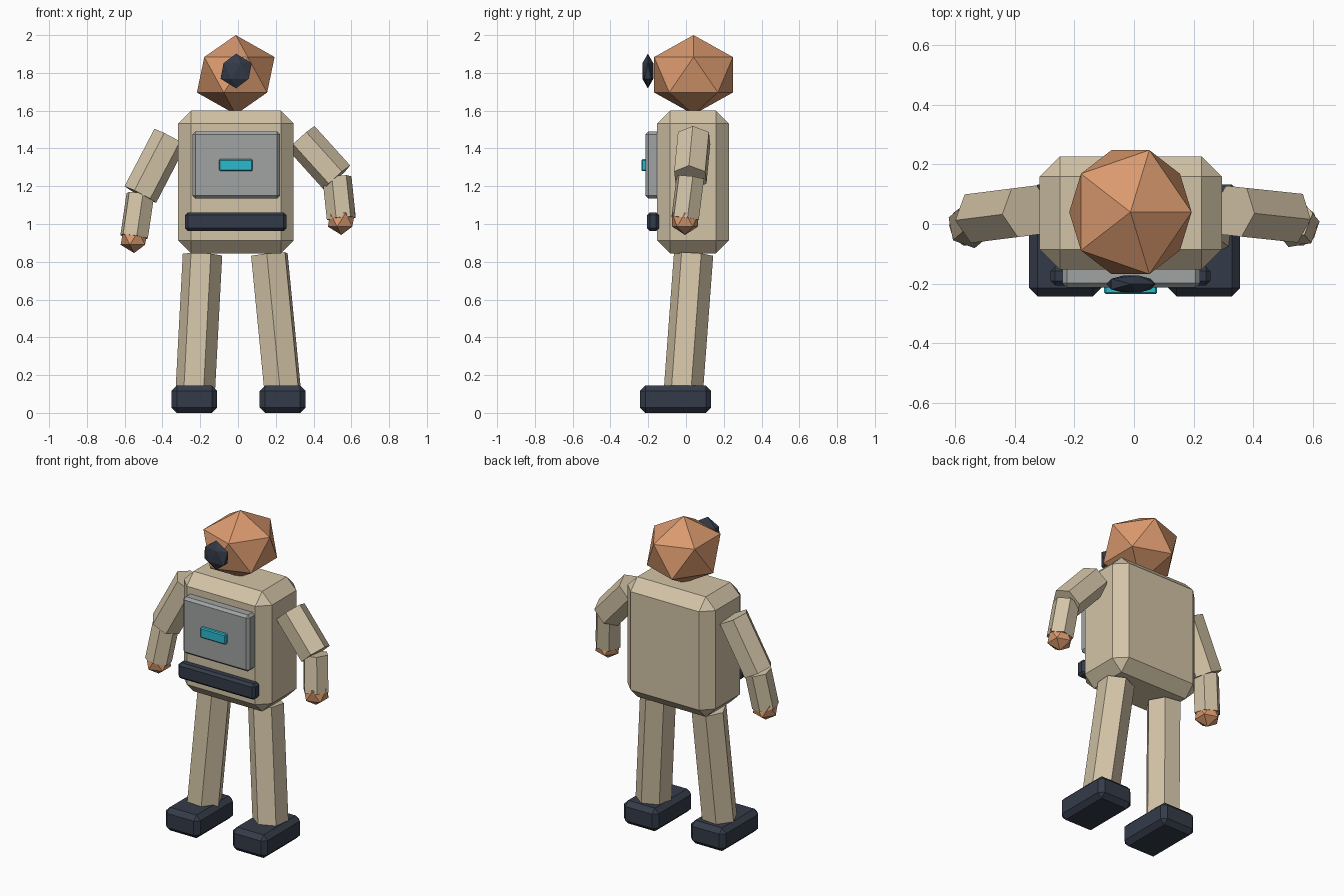
import bpy
from mathutils import Vector

if "Cube" in bpy.data.objects:
    bpy.data.objects.remove(bpy.data.objects["Cube"])


def material(name, rgb):
    mat = bpy.data.materials.new(name)
    mat.use_nodes = True
    mat.diffuse_color = (*rgb, 1)
    mat.node_tree.nodes["Principled BSDF"].inputs["Base Color"].default_value = (*rgb, 1)
    return mat


BEIGE = material("beige", (0.65, 0.55, 0.385))
SKIN = material("copper_skin", (0.70, 0.32, 0.155))
NAVY = material("dark_navy", (0.034, 0.044, 0.066))
GREY = material("panel_grey", (0.35, 0.37, 0.365))
CYAN = material("cyan", (0.025, 0.49, 0.61))


def finish(name, mat):
    obj = bpy.context.object
    obj.name = name
    obj.data.materials.append(mat)
    return obj


def block(name, mat, low, high, bevel):
    """Chamfered box between two corners."""
    low, high = Vector(low), Vector(high)
    bpy.ops.mesh.primitive_cube_add(size=1, location=(low + high) / 2)
    obj = finish(name, mat)
    obj.scale = high - low
    bpy.ops.object.transform_apply(location=False, rotation=False, scale=True)
    mod = obj.modifiers.new("chamfer", "BEVEL")
    mod.width, mod.segments = bevel, 1


def gem(name, mat, centre, radii):
    """Faceted twenty-sided ball."""
    bpy.ops.mesh.primitive_ico_sphere_add(subdivisions=1, radius=1, location=centre)
    finish(name, mat).scale = radii


def limb(name, mat, start, end, radius):
    """Six-sided rod between two points."""
    start, end = Vector(start), Vector(end)
    axis = end - start
    bpy.ops.mesh.primitive_cylinder_add(vertices=6, radius=radius, depth=axis.length,
                                        location=(start + end) / 2)
    obj = finish(name, mat)
    obj.rotation_mode = "QUATERNION"
    obj.rotation_quaternion = axis.to_track_quat("Z", "Y")


# Torso and front fittings
block("torso", BEIGE, (-0.317, -0.153, 0.845), (0.295, 0.227, 1.6), 0.068)
block("chest_panel", GREY, (-0.24, -0.214, 1.135), (0.222, -0.12, 1.49), 0.015)
block("chest_light", CYAN, (-0.1, -0.236, 1.28), (0.078, -0.195, 1.343), 0.006)
block("belt", NAVY, (-0.28, -0.206, 0.963), (0.257, -0.143, 1.062), 0.015)

# Head and face lens
gem("head", SKIN, (-0.012, 0.04, 1.79), (0.23, 0.245, 0.21))
gem("face_lens", NAVY, (-0.01, -0.202, 1.81), (0.092, 0.034, 0.092))

# Arms: shoulder, elbow and wrist points
arms = {
    "left": ((0.335, 0.043, 1.455), (0.524, 0.023, 1.246), (0.547, -0.005, 1.028)),
    "right": ((-0.359, 0.043, 1.46), (-0.517, 0.023, 1.156), (-0.55, -0.005, 0.932)),
}
for side, (shoulder, elbow, wrist) in arms.items():
    limb(side + "_upper_arm", BEIGE, shoulder, elbow, 0.095)
    limb(side + "_forearm", BEIGE, elbow, wrist, 0.078)
    gem(side + "_hand", SKIN, (wrist[0], wrist[1], wrist[2] - 0.006), (0.08, 0.08, 0.08))

# Legs and feet: hip, ankle and foot centre
for side, hip_x, ankle_x, foot_x in (("left", 0.166, 0.238, 0.236),
                                     ("right", -0.188, -0.227, -0.231)):
    limb(side + "_leg", BEIGE, (hip_x, 0.04, 0.838), (ankle_x, -0.015, 0.1), 0.105)
    block(side + "_foot", NAVY, (foot_x - 0.121, -0.243, 0), (foot_x + 0.121, 0.133, 0.145), 0.028)
